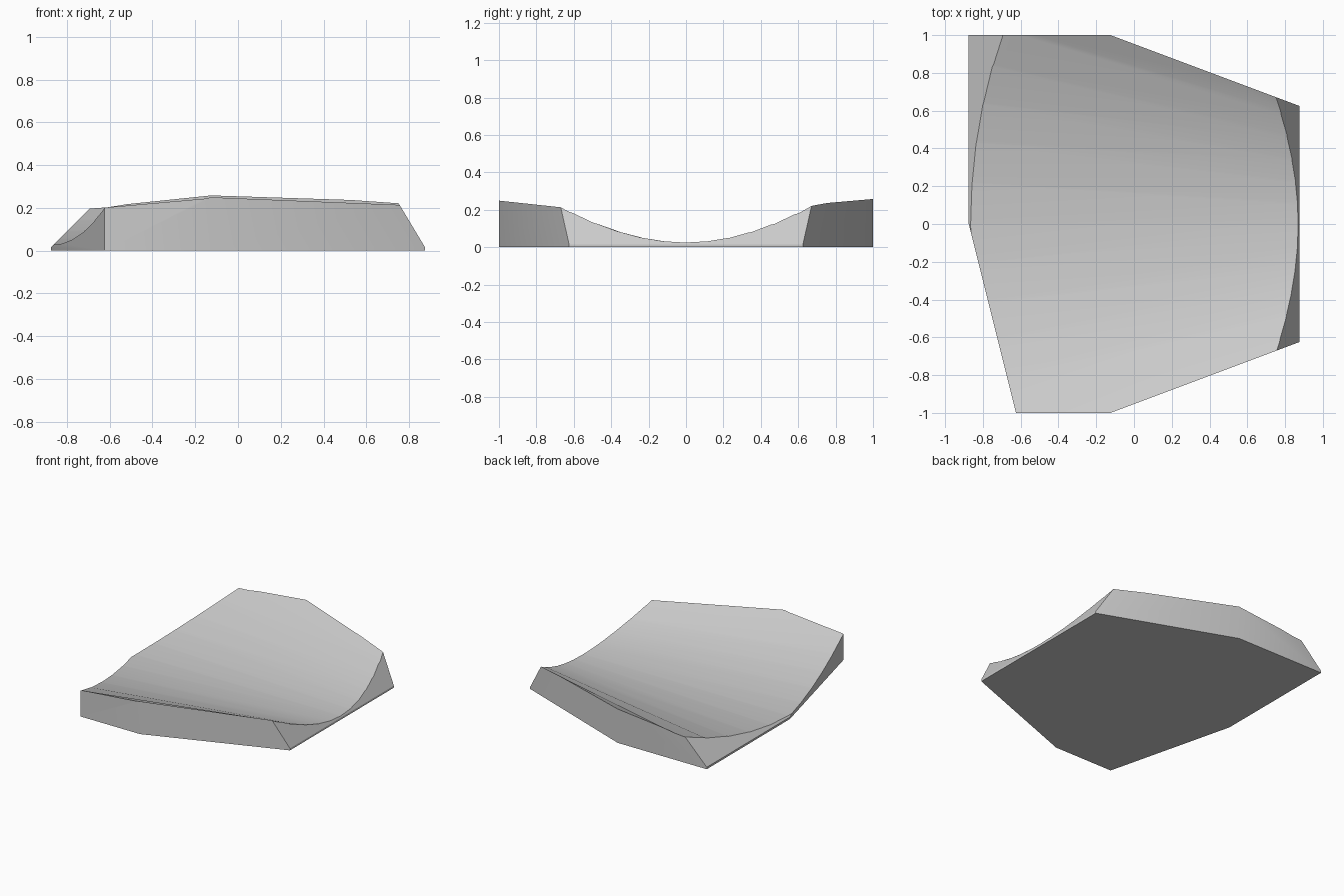
import bpy
import bmesh
import math
from mathutils import Vector

if "Cube" in bpy.data.objects:
    bpy.data.objects.remove(bpy.data.objects["Cube"], do_unlink=True)

GREY = (0.6, 0.6, 0.6, 1.0)
material = bpy.data.materials.new("plain grey")
material.use_nodes = True
material.diffuse_color = GREY
material.node_tree.nodes["Principled BSDF"].inputs["Base Color"].default_value = GREY


def make_object(name, bm):
    bmesh.ops.recalc_face_normals(bm, faces=bm.faces)
    mesh = bpy.data.meshes.new(name)
    bm.to_mesh(mesh)
    bm.free()
    obj = bpy.data.objects.new(name, mesh)
    bpy.context.collection.objects.link(obj)
    return obj


def prism(bm, ring, offset):
    """Extrude a closed ring of points along an offset."""
    face = bm.faces.new([bm.verts.new(p) for p in ring])
    new = bmesh.ops.extrude_face_region(bm, geom=[face])["geom"]
    verts = [v for v in new if isinstance(v, bmesh.types.BMVert)]
    bmesh.ops.translate(bm, verts=verts, vec=offset)


def slice_off(bm, point, normal):
    """Remove everything on the normal side of a plane and close the cut."""
    cut = bmesh.ops.bisect_plane(bm, geom=bm.verts[:] + bm.edges[:] + bm.faces[:],
                                 plane_co=point, plane_no=normal, clear_outer=True)
    edges = [e for e in cut["geom_cut"] if isinstance(e, bmesh.types.BMEdge)]
    bmesh.ops.holes_fill(bm, edges=edges)


# Block with the seven-sided footprint and sloped ends
outline = [(-0.875, 1), (-0.875, 0), (-0.625, -1), (-0.125, -1),
           (0.875, -0.625), (0.875, 0.625), (-0.125, 1)]
bm = bmesh.new()
prism(bm, [(x, y, 0) for x, y in outline], (0, 0, 0.5))
slice_off(bm, Vector((-0.875, 0, 0.015)), Vector((-1, 0, 1)))
slice_off(bm, Vector((0.875, 0, 0.015)), Vector((1, 0, 0.6)))
block = make_object("curved_block", bm)

# Tapering trough that hollows the top: a loft between two curved sections
STEPS = 14


def section(x):
    spacing = 0.165 - 0.0575 * x
    lift = 0.00672 - 0.0006 * x
    us = [i - STEPS / 2 for i in range(STEPS + 1)]
    curve = [(x, u * spacing, 0.025 + lift * u * u) for u in us]
    return curve + [(x, us[-1] * spacing, 1), (x, us[0] * spacing, 1)]


bm = bmesh.new()
ends = [[bm.verts.new(p) for p in section(x)] for x in (-1, 1)]
count = len(ends[0])
for ring in ends:
    bm.faces.new(ring)
for i in range(count):
    j = (i + 1) % count
    bm.faces.new((ends[0][i], ends[0][j], ends[1][j], ends[1][i]))
cutter = make_object("trough_cutter", bm)
cutter.hide_render = True

# Hollow the block, then shade the gentle bends smooth
bpy.ops.object.select_all(action="DESELECT")
block.select_set(True)
bpy.context.view_layer.objects.active = block
hollow = block.modifiers.new("hollow", "BOOLEAN")
hollow.operation = "DIFFERENCE"
hollow.solver = "EXACT"
hollow.object = cutter
bpy.ops.object.modifier_apply(modifier=hollow.name)
bpy.data.objects.remove(cutter, do_unlink=True)

block.data.materials.clear()
block.data.materials.append(material)
bpy.ops.object.shade_smooth_by_angle(angle=math.radians(30))
